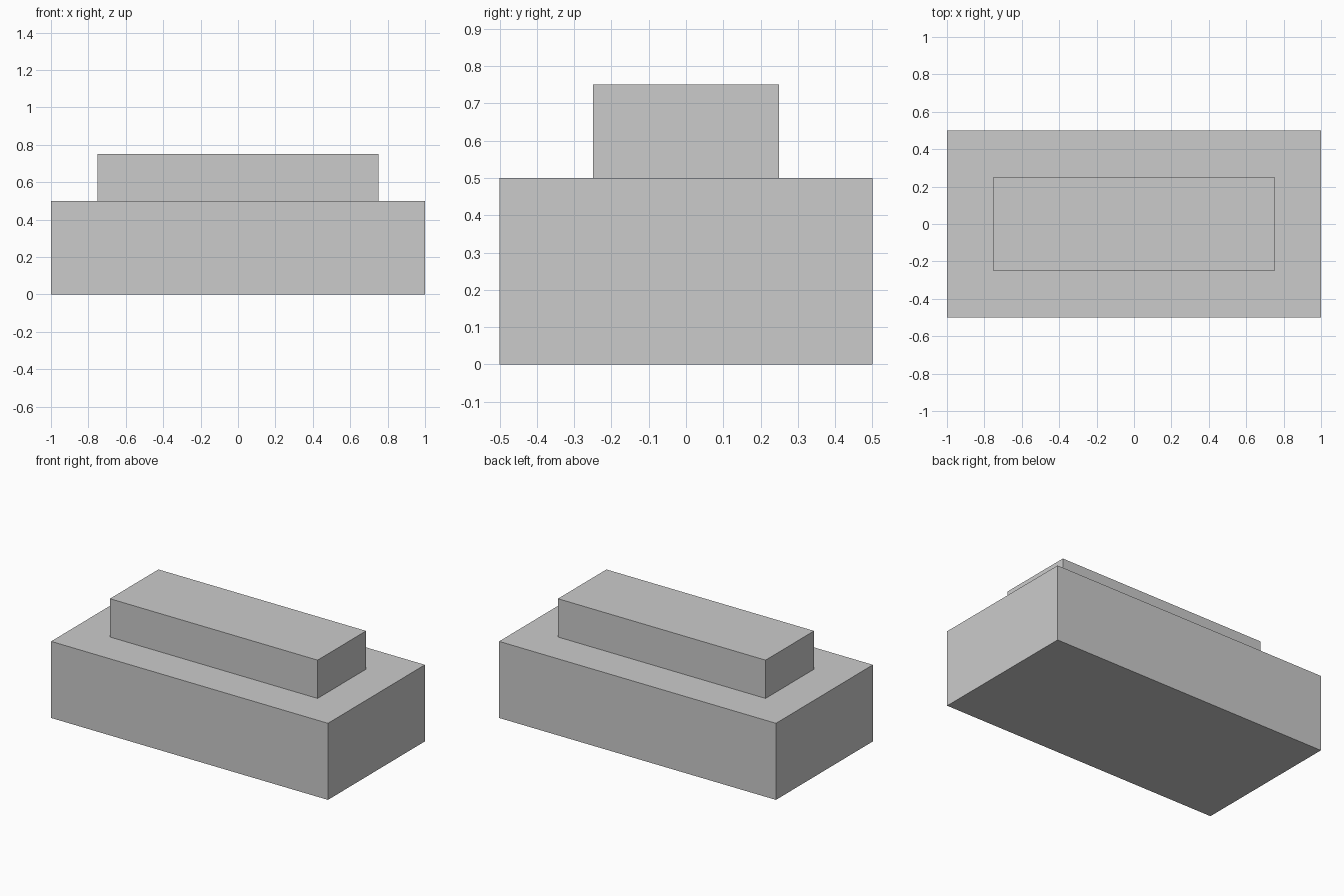
import bpy, bmesh
from mathutils import Matrix, Vector

if "Cube" in bpy.data.objects:
    bpy.data.objects.remove(bpy.data.objects["Cube"])

# Base block: 2 x 1 x 0.5, standing on z = 0
bm = bmesh.new()
bmesh.ops.create_cube(bm, size=1, matrix=Matrix.Translation((0, 0, 0.25)) @ Matrix.Diagonal((2, 1, 0.5, 1)))
bm.normal_update()

# Raised step: top face inset evenly, then extruded upwards
top = max(bm.faces, key=lambda f: f.calc_center_median().z)
bmesh.ops.inset_region(bm, faces=[top], thickness=0.25, use_even_offset=True)
step = bmesh.ops.extrude_discrete_faces(bm, faces=[top])["faces"][0]
bmesh.ops.translate(bm, verts=step.verts[:], vec=Vector((0, 0, 0.25)))
bmesh.ops.recalc_face_normals(bm, faces=bm.faces[:])

mesh = bpy.data.meshes.new("stepped_block")
bm.to_mesh(mesh)
bm.free()
bpy.context.collection.objects.link(bpy.data.objects.new("stepped_block", mesh))
